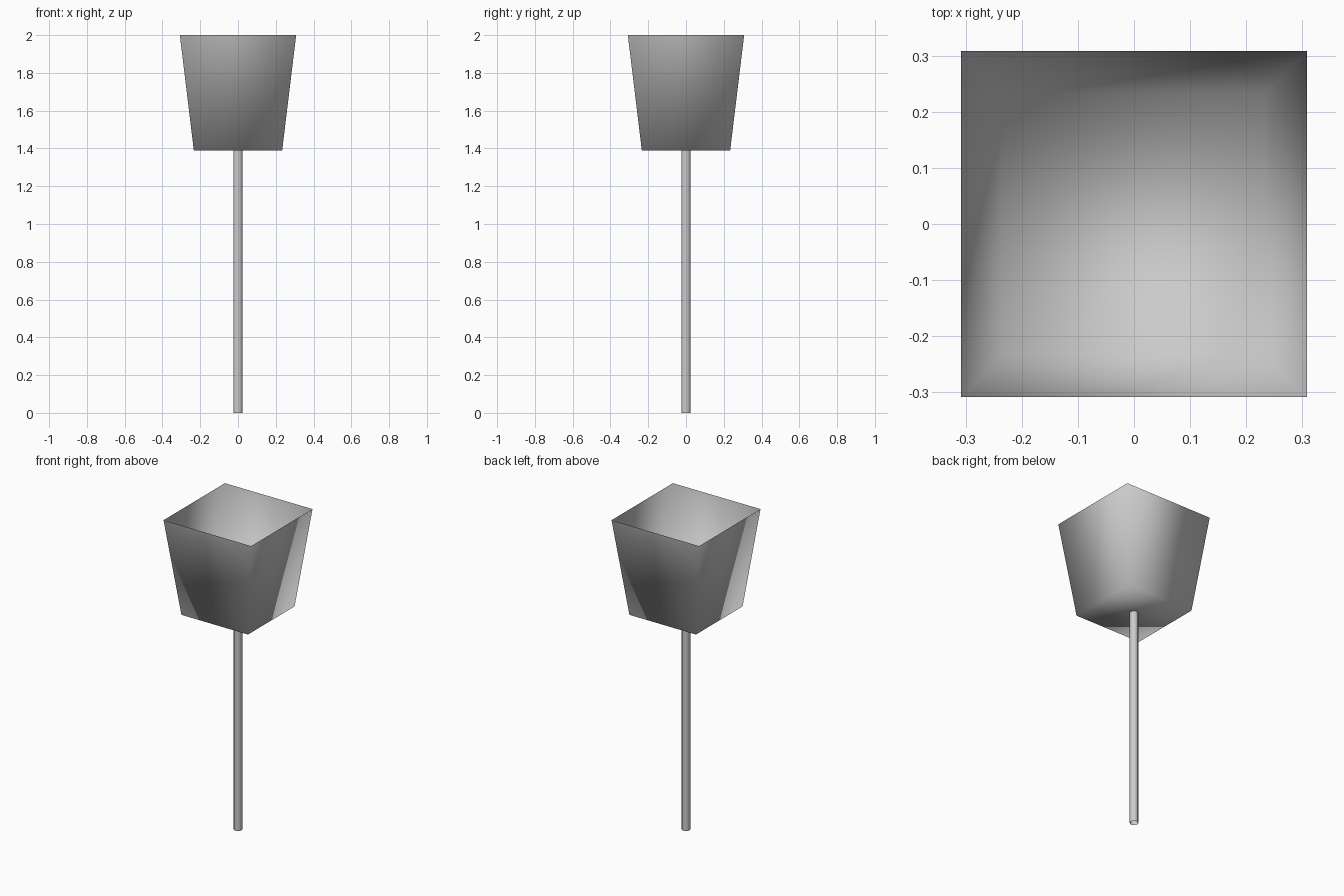
import bpy
import bmesh
from mathutils import Matrix

default = bpy.data.objects.get("Cube")
if default:
    bpy.data.objects.remove(default, do_unlink=True)

# One plain grey for everything
grey = bpy.data.materials.new("plain_grey")
grey.use_nodes = True
colour = (0.6, 0.6, 0.6, 1.0)
grey.diffuse_color = colour
grey.node_tree.nodes["Principled BSDF"].inputs["Base Color"].default_value = colour

JOIN_Z = 1.39
TOP_Z = 2.0


def finish(name, bm):
    """Turn a bmesh into a fully smooth-shaded object."""
    for face in bm.faces:
        face.smooth = True
    mesh = bpy.data.meshes.new(name)
    bm.to_mesh(mesh)
    bm.free()
    mesh.materials.append(grey)
    obj = bpy.data.objects.new(name, mesh)
    bpy.context.collection.objects.link(obj)
    return obj


# Square bucket: thin tapered walls, closed floor, open top
bm = bmesh.new()
bmesh.ops.create_cube(bm, size=2)
for v in bm.verts:
    top = v.co.z > 0
    half = 0.308 if top else 0.234
    v.co = (v.co.x * half, v.co.y * half, TOP_Z if top else JOIN_Z)
lid = [f for f in bm.faces if f.normal.z > 0.9]
bmesh.ops.delete(bm, geom=lid, context='FACES_ONLY')
finish("bucket", bm)

# Slim round pole, an open tube
bm = bmesh.new()
bmesh.ops.create_cone(bm, cap_ends=False, segments=12, radius1=0.025, radius2=0.025,
                      depth=JOIN_Z, matrix=Matrix.Translation((0, 0, JOIN_Z / 2)))
finish("pole", bm)
